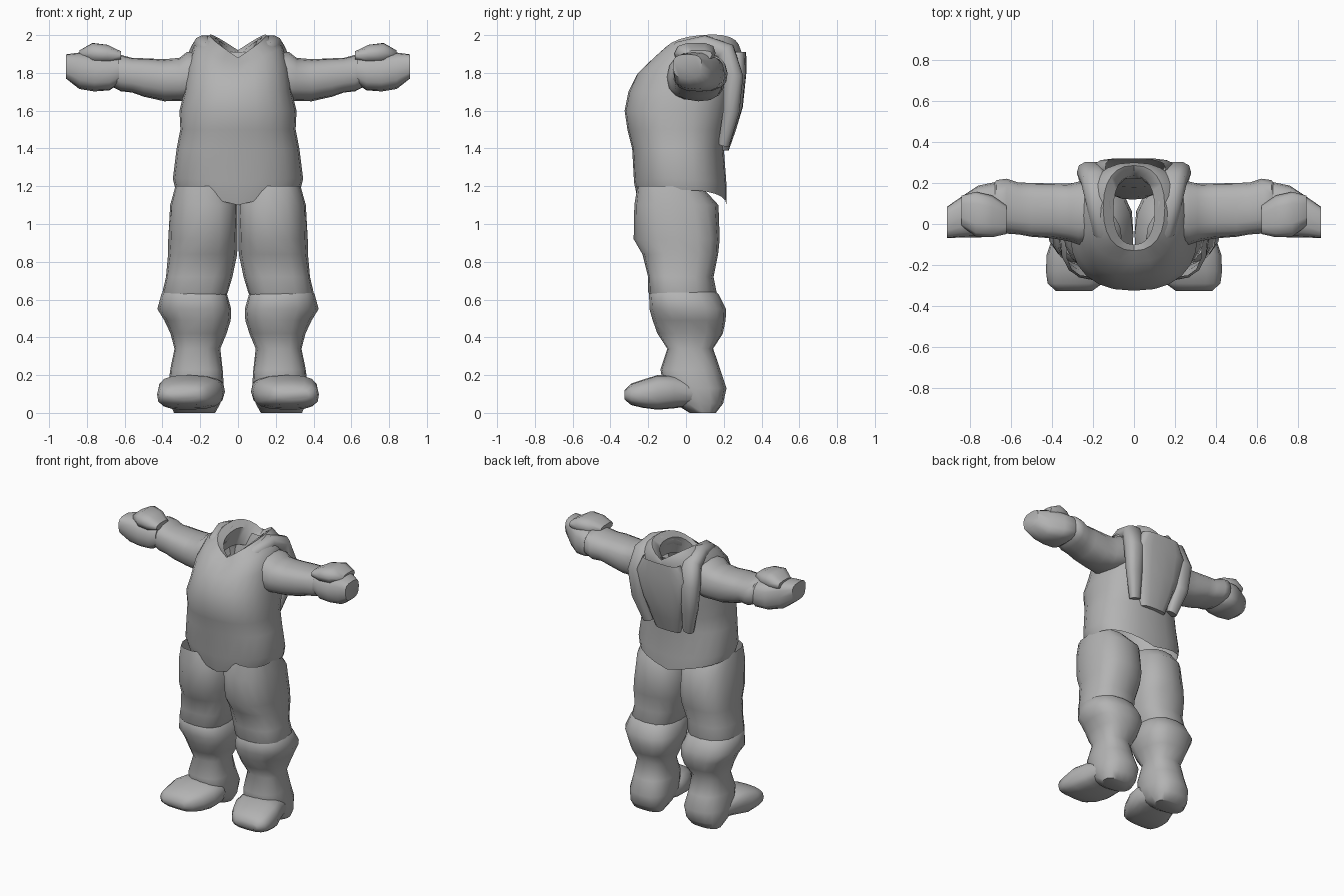
import bpy, bmesh, math
from mathutils import Vector

old = bpy.data.objects.get("Cube")
if old:
    bpy.data.objects.remove(old)

grey = bpy.data.materials.new("cloth grey")
grey.use_nodes = True
tone = (0.45, 0.45, 0.45, 1)
grey.diffuse_color = tone
grey.node_tree.nodes["Principled BSDF"].inputs["Base Color"].default_value = tone


def finish(name, bm, mirror):
    """Turn a bmesh into a shaded object, mirrored across x if wanted."""
    bmesh.ops.recalc_face_normals(bm, faces=bm.faces)
    mesh = bpy.data.meshes.new(name)
    bm.to_mesh(mesh)
    bm.free()
    mesh.shade_smooth()
    mesh.set_sharp_from_angle(angle=math.radians(55))
    mesh.materials.append(grey)
    obj = bpy.data.objects.new(name, mesh)
    bpy.context.collection.objects.link(obj)
    if mirror:
        obj.modifiers.new("Mirror", 'MIRROR')
    return obj


def rounded(t, power):
    """Point on a softly squared unit circle."""
    c, s = math.cos(t), math.sin(t)
    return (math.copysign(abs(c) ** power, c), math.copysign(abs(s) ** power, s))


def skin(bm, rings, cap_start=False, cap_end=False):
    """Join rings of points with quads."""
    loops = [[bm.verts.new(p) for p in ring] for ring in rings]
    count = len(loops[0])
    for a, b in zip(loops, loops[1:]):
        for i in range(count):
            j = (i + 1) % count
            bm.faces.new((a[i], a[j], b[j], b[i]))
    if cap_start:
        bm.faces.new(loops[0])
    if cap_end:
        bm.faces.new(loops[-1])


def loft(name, axis, rows, caps=(False, False), mirror=True, sides=16, power=0.8, ripple=0.02):
    """Each row is the position along the axis, then low and high on the other two axes."""
    rings = []
    for pos, a0, a1, b0, b1 in rows:
        ring = []
        for i in range(sides):
            t = math.tau * i / sides
            u, v = rounded(t, power)
            fold = 1 + ripple * (math.sin(3 * t + 14 * pos) - 0.5)
            a = (a0 + a1) / 2 + u * fold * (a1 - a0) / 2
            b = (b0 + b1) / 2 + v * fold * (b1 - b0) / 2
            ring.append({'X': (pos, a, b), 'Y': (a, pos, b), 'Z': (a, b, pos)}[axis])
        rings.append(ring)
    bm = bmesh.new()
    skin(bm, rings, *caps)
    return finish(name, bm, mirror)


# Torso: front height, back height, side lift, half width, front y, back y
torso_rows = [
    (1.10, 1.10, .08, .33, -.25, .215),
    (1.22, 1.20, .03, .345, -.275, .215),
    (1.40, 1.40, 0, .325, -.285, .20),
    (1.50, 1.50, 0, .305, -.31, .215),
    (1.60, 1.60, 0, .31, -.325, .235),
    (1.70, 1.70, 0, .285, -.305, .255),
    (1.79, 1.82, .03, .27, -.26, .28),
    (1.85, 1.89, .07, .235, -.185, .30),
    (1.88, 1.92, .10, .15, -.13, .285),
    (1.86, 1.89, .09, .10, -.10, .235),
    (1.77, 1.80, .05, .13, -.11, .21),
]
rings = []
for front, back, lift, half, y0, y1 in torso_rows:
    ring = []
    for i in range(24):
        u, v = rounded(math.tau * i / 24, 0.85)
        z = front + (back - front) * (v + 1) / 2 + lift * abs(u)
        ring.append((u * half, (y0 + y1) / 2 + v * (y1 - y0) / 2, z))
    rings.append(ring)
bm = bmesh.new()
skin(bm, rings)
finish("torso", bm, False)

# Sleeves with a wider shoulder seam
loft("sleeve", 'X', [
    (.20, -.09, .21, 1.67, 1.91),
    (.27, -.10, .21, 1.65, 1.91),
    (.31, -.085, .20, 1.65, 1.88),
    (.39, -.07, .20, 1.65, 1.875),
    (.50, -.065, .20, 1.675, 1.88),
    (.56, -.055, .20, 1.695, 1.88),
    (.62, -.05, .22, 1.70, 1.895),
    (.67, -.04, .215, 1.725, 1.90),
    (.70, -.02, .17, 1.76, 1.87),
], caps=(False, True))

# Gloves and their raised back plates
loft("glove", 'X', [
    (.63, -.05, .18, 1.74, 1.89),
    (.68, -.06, .205, 1.705, 1.895),
    (.76, -.065, .19, 1.70, 1.90),
    (.84, -.065, .135, 1.715, 1.91),
    (.91, -.07, .085, 1.77, 1.90),
], caps=(True, True), power=0.7)
loft("glove_plate", 'X', [
    (.62, -.05, .09, 1.87, 1.915),
    (.69, -.065, .14, 1.85, 1.95),
    (.77, -.06, .16, 1.85, 1.96),
    (.84, -.01, .14, 1.87, 1.92),
], caps=(True, True), sides=10, power=0.7)
bm = bmesh.new()
bmesh.ops.create_uvsphere(bm, u_segments=8, v_segments=6, radius=0.014)
bmesh.ops.translate(bm, verts=bm.verts, vec=Vector((.75, -.03, 1.93)))
finish("glove_stud", bm, True)

# Trouser legs, open at the waist
loft("trouser_leg", 'Z', [
    (1.20, .06, .335, -.26, .08),
    (1.10, .0, .36, -.28, .17),
    (.92, .0, .37, -.275, .185),
    (.84, .005, .375, -.23, .175),
    (.72, .03, .385, -.205, .145),
    (.64, .05, .40, -.205, .16),
    (.58, .08, .38, -.17, .13),
])

# Gaiters running down into the heel
loft("gaiter", 'Z', [
    (.66, .09, .38, -.17, .13),
    (.63, .055, .405, -.20, .17),
    (.55, .03, .425, -.195, .215),
    (.49, .035, .39, -.175, .215),
    (.42, .06, .36, -.15, .20),
    (.34, .095, .34, -.10, .145),
    (.23, .08, .36, -.14, .18),
    (.13, .07, .37, -.12, .215),
    (.05, .09, .36, -.06, .20),
    (0, .12, .34, .02, .16),
], caps=(False, True))

# Boot toes, turned slightly outward
loft("boot_toe", 'Y', [
    (.05, .11, .36, .04, .16),
    (-.06, .07, .40, .025, .20),
    (-.15, .08, .43, .015, .20),
    (-.23, .11, .43, .025, .175),
    (-.29, .15, .42, .04, .155),
    (-.325, .20, .38, .07, .12),
], caps=(True, True), power=0.7)

# Folded hood hanging down the back
loft("back_hood", 'Z', [
    (1.91, -.15, .15, .22, .32),
    (1.80, -.20, .20, .18, .325),
    (1.62, -.18, .18, .15, .30),
    (1.50, -.14, .14, .13, .265),
    (1.39, -.10, .10, .12, .23),
], caps=(False, True), mirror=False, power=0.65, ripple=0.05)

# Lapel rolls over each shoulder and down the back
path = [(.09, -.12, 1.86), (.15, -.03, 1.925), (.17, .10, 1.95), (.19, .21, 1.91),
        (.21, .25, 1.78), (.20, .24, 1.60), (.16, .20, 1.42)]
widths = [.025, .045, .05, .055, .055, .045, .03]
rings = []
for i, p in enumerate(path):
    here = Vector(p)
    along = (Vector(path[min(i + 1, len(path) - 1)]) - Vector(path[max(i - 1, 0)])).normalized()
    side = Vector((1, 0, 0))
    side = (side - along * side.dot(along)).normalized()
    up = along.cross(side)
    ring = []
    for k in range(10):
        u, v = rounded(math.tau * k / 10, 0.8)
        ring.append(here + side * u * widths[i] * 1.25 + up * v * widths[i])
    rings.append(ring)
bm = bmesh.new()
skin(bm, rings, True, True)
finish("lapel_roll", bm, True)
